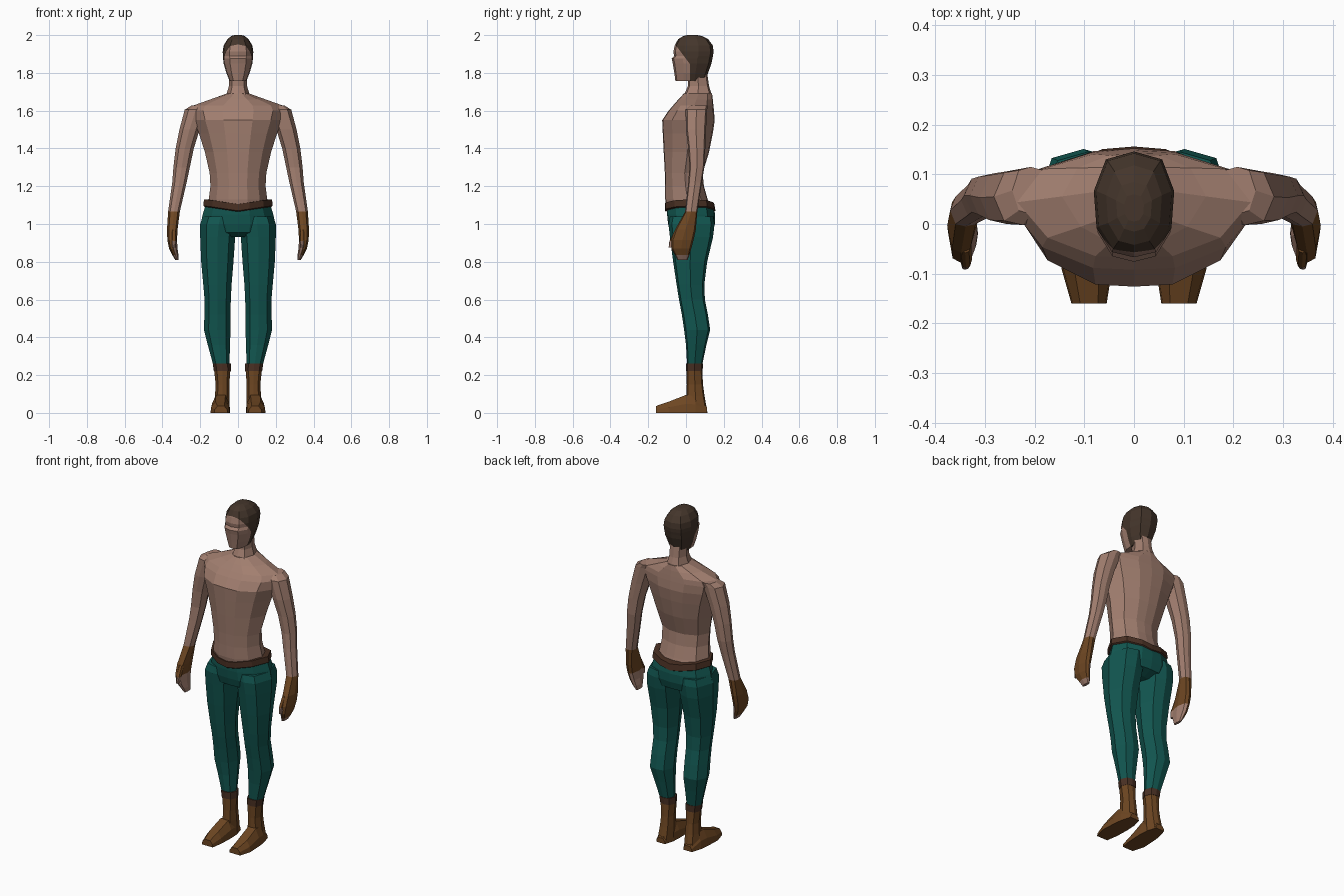
import bpy, bmesh
from mathutils import Vector


def material(name, color):
    m = bpy.data.materials.new(name)
    m.diffuse_color = (*color, 1)
    return m


SKIN = material("skin", (0.36, 0.21, 0.16))
TEAL = material("teal_cloth", (0.006, 0.095, 0.082))
LEATHER = material("brown_leather", (0.155, 0.062, 0.016))
HAIR = material("dark_hair", (0.058, 0.036, 0.024))
TRIM = material("dark_trim", (0.068, 0.03, 0.017))

# Unit half-sections, front to back, mirrored into closed rings
BODY = [(0, -1), (.33, -.97), (.74, -.62), (1, .05), (.78, .68), (.35, .96), (0, 1)]
LIMB = [(0, -1), (.65, -.85), (1, 0), (.65, .85), (0, 1)]
HEAD = [(0, -1), (.55, -.9), (.93, -.45), (1, .25), (.7, .85), (0, 1)]


def section(half, z, x0, x1, y0, y1):
    full = half + [(-x, y) for x, y in half[-2:0:-1]]
    cx, cy, rx, ry = (x0 + x1) / 2, (y0 + y1) / 2, (x1 - x0) / 2, (y1 - y0) / 2
    return [Vector((cx + x * rx, cy + y * ry, z)) for x, y in full]


def loft(name, rings, mats, mirror=False, rule=None, cuts=()):
    """Skin a list of rings, cap the ends, then colour faces by rule."""
    bm = bmesh.new()
    loops = [[bm.verts.new(p) for p in r] for r in rings]
    for a, b in zip(loops, loops[1:]):
        for i in range(len(a)):
            j = (i + 1) % len(a)
            bm.faces.new((a[i], a[j], b[j], b[i]))
    bm.faces.new(loops[0])
    bm.faces.new(loops[-1])
    bmesh.ops.recalc_face_normals(bm, faces=bm.faces)
    for co, no in cuts:
        geom = bm.verts[:] + bm.edges[:] + bm.faces[:]
        bmesh.ops.bisect_plane(bm, geom=geom, plane_co=co, plane_no=no)
    bm.normal_update()
    if rule:
        for f in bm.faces:
            f.material_index = rule(f.calc_center_median(), f.normal)
    me = bpy.data.meshes.new(name)
    bm.to_mesh(me)
    bm.free()
    ob = bpy.data.objects.new(name, me)
    bpy.context.collection.objects.link(ob)
    for m in mats:
        me.materials.append(m)
    if mirror:
        ob.modifiers.new("Mirror", 'MIRROR')
    return ob


def centred(half, rows):
    return [section(half, z, -w, w, y0, y1) for z, w, y0, y1 in rows]


def sided(rows):
    return [section(LIMB, *r) for r in rows]


# Torso: height, half width, front, back
loft("torso", centred(BODY, [
    (1.07, .165, -.10, .135), (1.13, .155, -.11, .115), (1.20, .146, -.11, .095),
    (1.27, .150, -.112, .088), (1.38, .175, -.118, .122), (1.48, .207, -.123, .142),
    (1.55, .235, -.126, .152), (1.60, .25, -.092, .148), (1.628, .235, -.068, .145),
    (1.66, .145, -.04, .142), (1.69, .062, -.012, .138)]), [SKIN])

# Neck
loft("neck", centred(LIMB, [
    (1.65, .085, -.03, .138), (1.69, .06, -.008, .135), (1.73, .048, .01, .122),
    (1.80, .048, .01, .112)]), [SKIN])

# Head with the hairline cut in: a slope over the temple, then straight down
EDGE = Vector((0, .022, 1.845))
SLOPE = Vector((0, .80, .60))


def hairline(c, n):
    return int(c.y > .022 if c.z < 1.845 else (c - EDGE).dot(SLOPE) > 0)


loft("head", centred(HEAD, [
    (1.757, .044, -.056, .105), (1.80, .062, -.062, .117), (1.85, .076, -.070, .135),
    (1.875, .079, -.076, .140), (1.89, .080, -.063, .143), (1.912, .081, -.067, .146),
    (1.945, .076, -.060, .142), (1.978, .056, -.042, .118), (1.995, .036, -.015, .085),
    (2.0, .02, .005, .06)]), [SKIN, HAIR], rule=hairline,
    cuts=[(EDGE, (0, 1, 0)), (EDGE, SLOPE), (EDGE, (0, 0, 1))])

# Arm and fingerless glove: height, inner x, outer x, front, back


def glove(c, n):
    if c.z > 1.065:
        return 0
    return 0 if c.z < .915 and (n.x < -.35 or c.z < .835) else 1


loft("arm", sided([
    (1.628, .17, .245, .02, .115), (1.605, .165, .282, -.002, .112),
    (1.50, .203, .310, .0, .106), (1.40, .234, .330, .012, .102),
    (1.30, .255, .342, .018, .097), (1.22, .272, .348, .012, .084),
    (1.065, .308, .370, -.005, .06), (.97, .320, .376, -.058, .052),
    (.915, .323, .374, -.078, .04), (.87, .320, .365, -.078, .028),
    (.835, .315, .348, -.058, .018), (.81, .314, .332, -.045, .008)]),
    [SKIN, LEATHER], mirror=True, rule=glove)

# Thumb
loft("thumb", sided([
    (.97, .328, .352, -.058, -.02), (.91, .326, .350, -.088, -.055),
    (.875, .332, .348, -.092, -.07)]), [LEATHER, SKIN], mirror=True,
    rule=lambda c, n: int(c.z < .915))

# Belt dipping at the front and back centre
belt = centred(BODY, [
    (1.065, .176, -.104, .148), (1.07, .184, -.112, .156),
    (1.105, .180, -.112, .150), (1.106, .160, -.10, .13)])
for ring in belt:
    for p in ring:
        p.z += .026 * min(1, abs(p.x) / .17)
loft("belt", belt, [TRIM])

# Trousers: hips and legs
loft("hips", centred(BODY, [
    (1.10, .172, -.10, .145), (1.05, .187, -.10, .154), (1.0, .198, -.095, .153),
    (.955, .175, -.083, .14), (.932, .09, -.04, .085)]), [TEAL])
loft("trouser_leg", sided([
    (1.04, .0, .186, -.085, .145), (1.0, .003, .200, -.093, .151),
    (.93, .015, .200, -.085, .143), (.80, .024, .195, -.068, .112),
    (.68, .034, .184, -.050, .097), (.60, .038, .177, -.037, .100),
    (.52, .040, .178, -.022, .116), (.44, .040, .180, -.01, .128),
    (.36, .042, .160, .0, .108), (.25, .046, .130, .006, .085)]), [TEAL], mirror=True)

# Boots: cuff, shaft and foot
loft("boot_cuff", sided([
    (.262, .038, .134, .0, .09), (.222, .038, .128, .001, .088)]), [TRIM], mirror=True)
loft("boot_shaft", sided([
    (.23, .040, .127, .003, .086), (.15, .046, .118, .004, .090),
    (.09, .044, .122, .002, .098), (.0, .044, .132, .0, .114)]), [LEATHER], mirror=True)
foot = []
for y, x0, x1, top in [(.112, .060, .118, .03), (.05, .044, .136, .09), (.0, .041, .142, .095),
                       (-.09, .044, .146, .06), (-.16, .055, .126, .036)]:
    m, w = (x0 + x1) / 2, (x1 - x0) / 2
    foot.append([Vector(p) for p in (
        (x0, y, 0), (x1, y, 0), (x1 - w * .08, y, top * .5),
        (m + w * .5, y, top), (m - w * .5, y, top), (x0 + w * .08, y, top * .5))])
loft("boot_foot", foot, [LEATHER], mirror=True)
